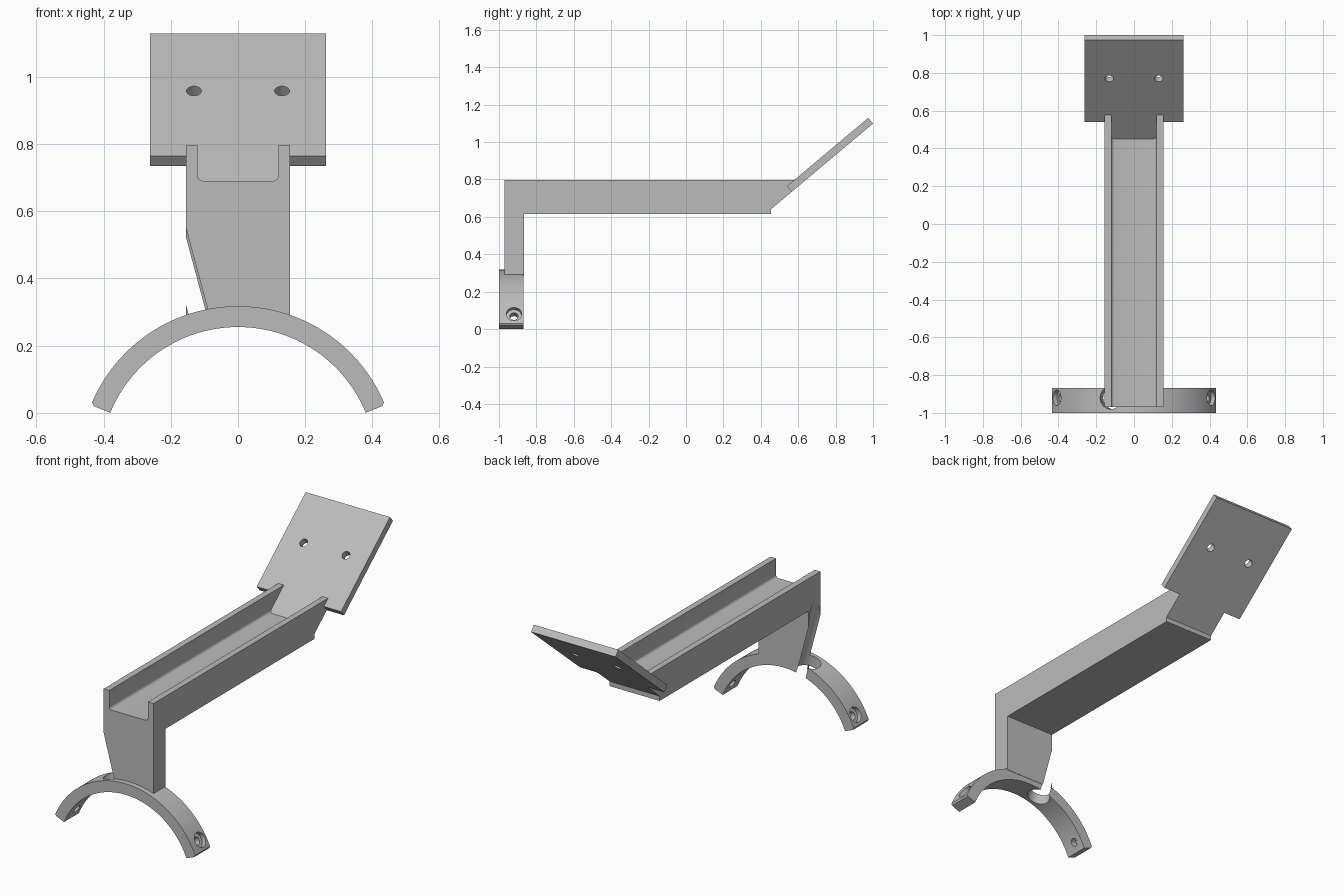
import bpy, bmesh, math
from mathutils import Matrix, Vector

cube = bpy.data.objects.get("Cube")
if cube:
    bpy.data.objects.remove(cube)

grey = bpy.data.materials.new("plain grey")
grey.use_nodes = True
GREY = (0.5, 0.5, 0.5, 1)
grey.diffuse_color = GREY
grey.node_tree.nodes["Principled BSDF"].inputs["Base Color"].default_value = GREY


def finish(name, bm):
    bmesh.ops.recalc_face_normals(bm, faces=bm.faces)
    mesh = bpy.data.meshes.new(name)
    bm.to_mesh(mesh)
    bm.free()
    mesh.materials.append(grey)
    obj = bpy.data.objects.new(name, mesh)
    bpy.context.collection.objects.link(obj)
    return obj


def prism(name, points, offset, round_z=None):
    """Extrude a closed outline of 3D points by an offset vector."""
    bm = bmesh.new()
    face = bm.faces.new([bm.verts.new(p) for p in points])
    res = bmesh.ops.extrude_face_region(bm, geom=[face])
    moved = [g for g in res["geom"] if isinstance(g, bmesh.types.BMVert)]
    bmesh.ops.translate(bm, verts=moved, vec=offset)
    if round_z is not None:
        # round the lengthwise edges lying at the given height
        edges = [e for e in bm.edges
                 if all(abs(v.co.z - round_z) < 1e-4 for v in e.verts)
                 and abs(e.verts[0].co.x - e.verts[1].co.x) < 1e-4]
        bmesh.ops.bevel(bm, geom=edges, offset=0.016, segments=4,
                        profile=0.5, affect='EDGES')
    return finish(name, bm)


def rod(start, direction, length, radius):
    """Cylinder cutter running from start along direction."""
    d = Vector(direction).normalized()
    mat = Matrix.Translation(Vector(start) + d * length / 2) @ d.to_track_quat('Z', 'Y').to_matrix().to_4x4()
    bm = bmesh.new()
    bmesh.ops.create_cone(bm, cap_ends=True, segments=48, radius1=radius,
                          radius2=radius, depth=length, matrix=mat)
    return finish("cutter", bm)


def cut(obj, cutter):
    cutter.hide_render = True
    mod = obj.modifiers.new("cut", 'BOOLEAN')
    mod.operation = 'DIFFERENCE'
    mod.solver = 'EXACT'
    mod.object = cutter
    bpy.context.view_layer.objects.active = obj
    bpy.ops.object.modifier_apply(modifier=mod.name)
    bpy.data.objects.remove(cutter)


# Tilted plate frame: lower upper-side corner, slope direction, normal
tilt = math.radians(40)
corner = Vector((0, 0.54, 0.765))
along = Vector((0, math.cos(tilt), math.sin(tilt)))
normal = Vector((0, -math.sin(tilt), math.cos(tilt)))
under = corner - normal * 0.04


def on_slope(origin, z=None, y=None):
    t = (z - origin.z) / along.z if z is not None else (y - origin.y) / along.y
    return origin + along * t


# Channel arm with its post, one side outline
half, top, floor, back = 0.155, 0.797, 0.69, -0.866
outline = [(0, -0.97, 0.285), (0, back, 0.285), (0, back, 0.615),
           (0, 0.455, 0.615), on_slope(under, y=0.455), under, corner,
           on_slope(corner, z=top), (0, -0.97, top)]
shift = Vector((half, 0, 0))
arm = prism("channel_arm", [Vector(p) - shift for p in outline], shift * 2)
inner = Vector((0.12, 0, 0))
groove = [Vector((0, -1.2, floor)), on_slope(corner, z=floor),
          on_slope(corner, z=1.0), Vector((0, -1.2, 1.0))]
cut(arm, prism("cutter", [p - inner for p in groove], inner * 2, floor))

# Tilted mounting plate with two holes
wide = Vector((0.262, 0, 0))
far = along * 0.567
plate = prism("mounting_plate",
              [p - wide for p in (corner, under, under + far, corner + far)], wide * 2)
for side in (-1, 1):
    spot = on_slope(corner, y=0.77) + Vector((side * 0.131, 0, 0))
    cut(plate, rod(spot - normal * 0.1, normal, 0.2, 0.022))

# Curved saddle clamp
centre = Vector((0, 0, -0.155))
R_OUT, R_IN, HOLE_Y = 0.4725, 0.4105, -0.92


def polar(radius, degrees, y=-1.0):
    a = math.radians(degrees)
    return centre + Vector((radius * math.cos(a), y, radius * math.sin(a)))


STEPS = 64
arc = [polar(R_OUT, 23.2 + 133.6 * i / STEPS) for i in range(STEPS + 1)]
arc.append(polar(0.464, 157.8))
arc += [polar(R_IN, 157.8 - 135.6 * i / STEPS) for i in range(STEPS + 1)]
arc.append(polar(0.464, 22.2))
saddle = prism("saddle_clamp", arc, Vector((0, 0.132, 0)))

# Counterbored screw holes near both ends
for angle in (30, 150):
    ray = polar(1, angle, 0) - centre
    cut(saddle, rod(polar(0.3, angle, HOLE_Y), ray, 0.3, 0.022))
    cut(saddle, rod(polar(0.447, angle, HOLE_Y), ray, 0.1, 0.041))

# Slanted access bore through saddle and post
ray = polar(1, 105, 0) - centre
for part in (saddle, arm):
    cut(part, rod(polar(0.3, 105, HOLE_Y), ray, 0.8, 0.06))

# Smooth curves, sharp edges
for part in (arm, plate, saddle):
    bpy.ops.object.select_all(action='DESELECT')
    part.select_set(True)
    bpy.context.view_layer.objects.active = part
    bpy.ops.object.shade_smooth_by_angle(angle=math.radians(25))
